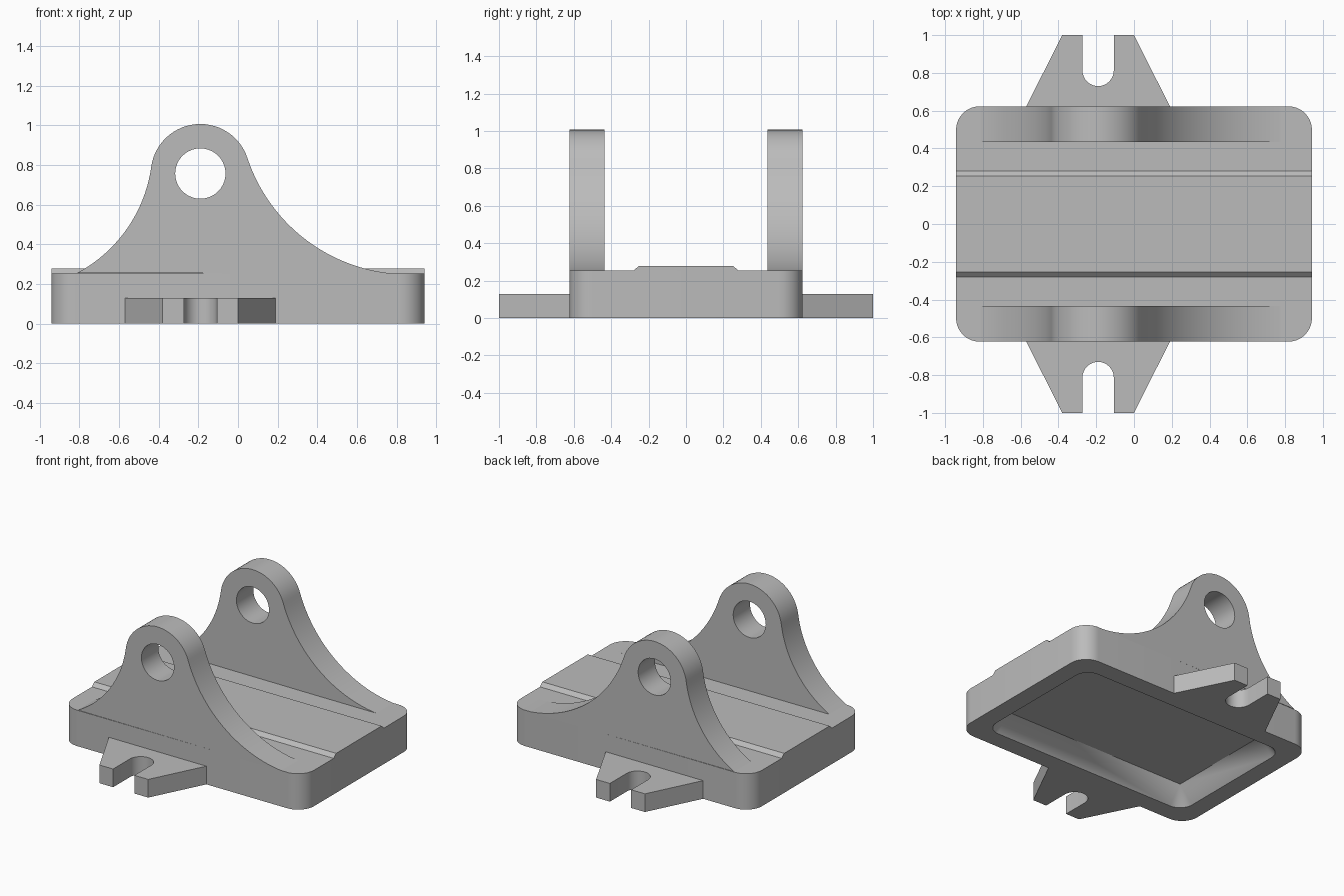
import bpy, bmesh
from math import cos, sin, pi, atan2, hypot, radians

if "Cube" in bpy.data.objects:
    bpy.data.objects.remove(bpy.data.objects["Cube"])

grey = bpy.data.materials.new("plain grey")
grey.use_nodes = True
colour = (0.5, 0.5, 0.5, 1)
grey.diffuse_color = colour
grey.node_tree.nodes["Principled BSDF"].inputs["Base Color"].default_value = colour

HX, HY, TOP = 0.942, 0.623, 0.253     # half sizes and height of the base
EAR_IN, TAB_TOP = 0.435, 0.128


def finish(name, bm):
    bmesh.ops.remove_doubles(bm, verts=bm.verts, dist=1e-5)
    bmesh.ops.recalc_face_normals(bm, faces=bm.faces)
    mesh = bpy.data.meshes.new(name)
    bm.to_mesh(mesh)
    bm.free()
    mesh.materials.append(grey)
    obj = bpy.data.objects.new(name, mesh)
    bpy.context.collection.objects.link(obj)
    bpy.ops.object.select_all(action="DESELECT")
    obj.select_set(True)
    bpy.context.view_layer.objects.active = obj
    bpy.ops.object.shade_smooth_by_angle(angle=radians(25))
    return obj


def arc(cx, cy, r, a0, a1, n):
    return [(cx + r * cos(a0 + (a1 - a0) * i / n),
             cy + r * sin(a0 + (a1 - a0) * i / n)) for i in range(n + 1)]


def rounded_rect(hx, hy, r):
    signs = ((1, 1), (-1, 1), (-1, -1), (1, -1))
    return [p for k, (sx, sy) in enumerate(signs)
            for p in arc(sx * (hx - r), sy * (hy - r), r, k * pi / 2, (k + 1) * pi / 2, 10)]


def prism(name, points, place, d0, d1):
    """Extrude an outline between two depths; place maps (u, v, depth) to a position."""
    bm = bmesh.new()
    a, b = [[bm.verts.new(place(u, v, d)) for u, v in points] for d in (d0, d1)]
    bm.faces.new(a)
    bm.faces.new(b[::-1])
    for i in range(len(a)):
        j = (i + 1) % len(a)
        bm.faces.new((a[i], a[j], b[j], b[i]))
    return finish(name, bm)


# Base: rounded block with a sloped pocket underneath
bm = bmesh.new()
sections = [(HX, HY, 0.125, TOP), (HX, HY, 0.125, 0),
            (0.815, 0.495, 0.1, 0), (0.72, 0.40, 0, 0.12)]
rings = [[bm.verts.new((x, y, z)) for x, y in rounded_rect(hx, hy, r)]
         for hx, hy, r, z in sections]
for a, b in zip(rings, rings[1:]):
    for i in range(len(a)):
        j = (i + 1) % len(a)
        bm.faces.new((a[i], a[j], b[j], b[i]))
bm.faces.new(rings[0])
bm.faces.new(rings[-1])
finish("base", bm)

# Raised strip with sloped edges along the middle
strip = [(-0.28, TOP), (0.28, TOP), (0.253, 0.278), (-0.253, 0.278)]
prism("raised_strip", strip, lambda u, v, d: (d, u, v), -HX, HX)

# Ear outline: left flank, rounded head and right flank, tangent to each other
EX, EZ, ER = -0.19, 0.757, 0.25
LX, LZ, RX, RZ = -1.15, 0.89, 0.86, 1.105
left_a = atan2(LZ - EZ, LX - EX)
right_a = atan2(RZ - EZ, RX - EX)
left_r = hypot(LX - EX, LZ - EZ) - ER
right_r = hypot(RX - EX, RZ - EZ) - ER
outline = arc(LX, LZ, left_r, atan2(TOP - LZ, -0.81 - LX), left_a - pi, 20)
outline += arc(EX, EZ, ER, left_a, right_a, 28)[1:]
outline += arc(RX, RZ, right_r, right_a + pi, 1.5 * pi - 0.04, 28)[1:]
outline.append((0.84, TOP))
hole = arc(EX, EZ, 0.127, 0, 2 * pi, 40)[:-1]


def ear(name, side):
    curve = bpy.data.curves.new(name, "CURVE")
    curve.dimensions = "2D"
    curve.fill_mode = "BOTH"
    curve.extrude = (HY - EAR_IN) / 2
    for points in (outline, hole):
        spline = curve.splines.new("POLY")
        spline.points.add(len(points) - 1)
        for p, (x, z) in zip(spline.points, points):
            p.co = (x, z, 0, 1)
        spline.use_cyclic_u = True
    temp = bpy.data.objects.new(name + "_curve", curve)
    bpy.context.collection.objects.link(temp)
    bpy.context.view_layer.update()
    mesh = temp.to_mesh()
    bm = bmesh.new()
    bm.from_mesh(mesh)
    temp.to_mesh_clear()
    bpy.data.objects.remove(temp)
    for v in bm.verts:
        x, z, depth = v.co
        v.co = (x, side * (HY + EAR_IN) / 2 + depth, z)
    finish(name, bm)


# Slotted mounting tab outline
tab = [(-0.57, HY), (-0.38, 1), (-0.273, 1)]
tab += arc(EX, 0.813, 0.083, pi, 2 * pi, 16)
tab += [(-0.107, 1), (0, 1), (0.19, HY)]

for name, side in (("front", -1), ("back", 1)):
    ear(name + "_ear", side)
    prism(name + "_mounting_tab", tab, lambda u, v, d: (u, side * v, d), 0, TAB_TOP)
